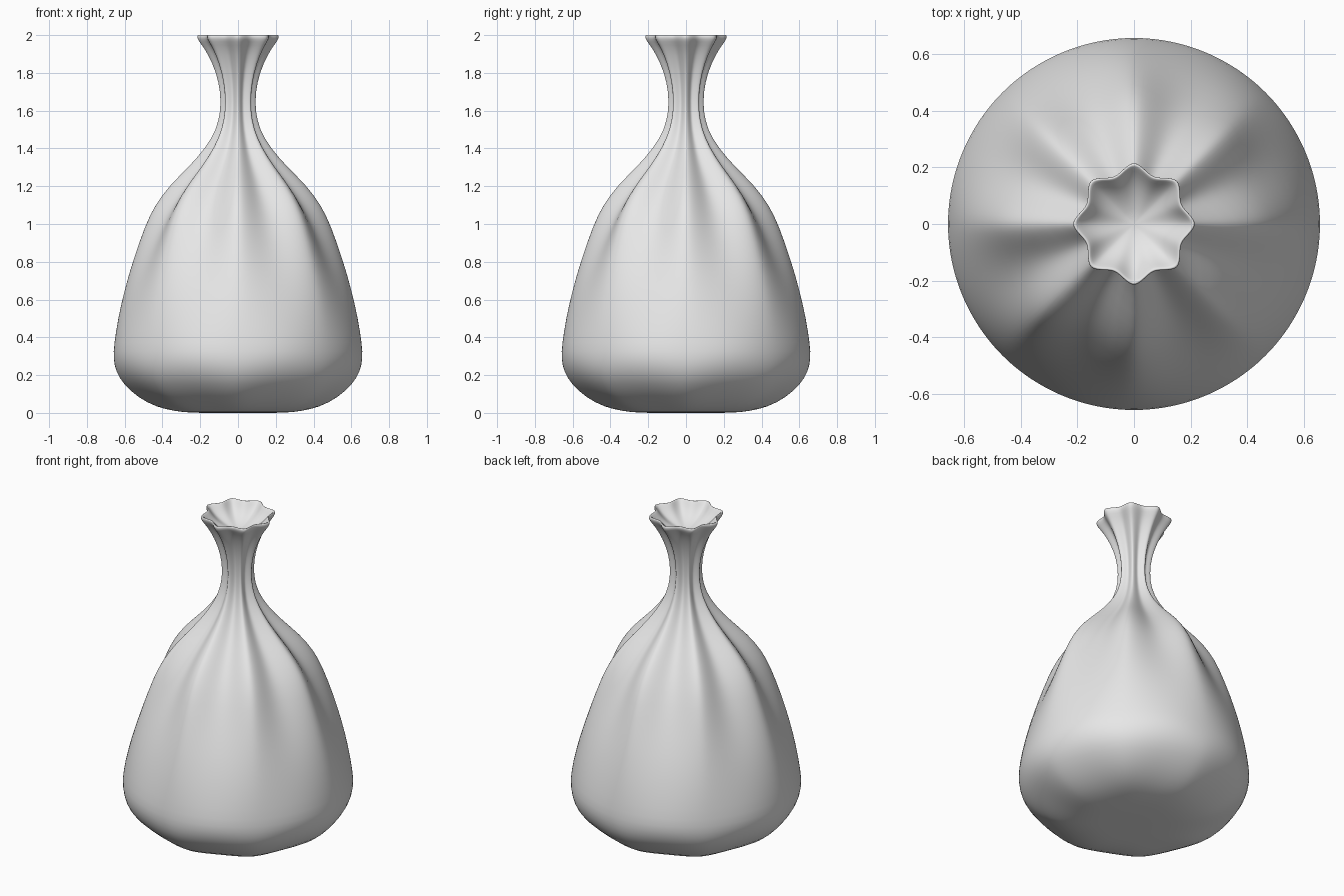
import bpy
import bmesh
from math import sin, cos, pi

cube = bpy.data.objects.get("Cube")
if cube:
    bpy.data.objects.remove(cube, do_unlink=True)

LOBES = 8
SEGMENTS = 96

# Ridge profile: radius, height, relative flute depth
PROFILE = [
    (0.12, 0.0, 0), (0.25, 0.0, 0.02), (0.34, 0.01, 0.04), (0.43, 0.03, 0.05),
    (0.53, 0.08, 0.04), (0.61, 0.155, 0.02), (0.648, 0.22, 0.01),
    (0.661, 0.29, 0), (0.657, 0.36, 0), (0.636, 0.5, 0.015),
    (0.602, 0.65, 0.035), (0.56, 0.8, 0.07), (0.492, 1.0, 0.13),
    (0.442, 1.1, 0.17), (0.37, 1.2, 0.21), (0.265, 1.3, 0.22),
    (0.175, 1.4, 0.22), (0.115, 1.5, 0.23), (0.092, 1.6, 0.24),
    (0.094, 1.7, 0.24), (0.115, 1.8, 0.23), (0.16, 1.9, 0.2),
    (0.195, 1.95, 0.18), (0.217, 1.98, 0.16), (0.217, 1.996, 0.16),
    (0.211, 2.002, 0.16), (0.203, 1.997, 0.16), (0.175, 1.965, 0.15),
    (0.13, 1.93, 0.12), (0.06, 1.9, 0.05),
]


def fluted_ring(bm, radius, height, depth):
    """Ring with narrow ridges and broad, soft valleys."""
    ring = []
    for i in range(SEGMENTS):
        a = 2 * pi * i / SEGMENTS
        r = radius * (1 - depth * abs(sin(a * LOBES / 2)) ** 1.5)
        ring.append(bm.verts.new((r * cos(a), r * sin(a), height)))
    return ring


# Fluted body, neck, lip and bowl-shaped mouth
bm = bmesh.new()
rings = [fluted_ring(bm, *p) for p in PROFILE]
for low, high in zip(rings, rings[1:]):
    for i in range(SEGMENTS):
        j = (i + 1) % SEGMENTS
        bm.faces.new((low[i], low[j], high[j], high[i]))

# Closed base and mouth floor
for ring, height in ((rings[0], 0.0), (rings[-1], 1.89)):
    centre = bm.verts.new((0, 0, height))
    for i in range(SEGMENTS):
        bm.faces.new((ring[i], ring[(i + 1) % SEGMENTS], centre))
bmesh.ops.recalc_face_normals(bm, faces=bm.faces)
for face in bm.faces:
    face.smooth = True

mesh = bpy.data.meshes.new("fluted_vase")
bm.to_mesh(mesh)
bm.free()
vase = bpy.data.objects.new("fluted_vase", mesh)
bpy.context.collection.objects.link(vase)

# Rounded surface
subsurf = vase.modifiers.new("smooth_surface", 'SUBSURF')
subsurf.levels = subsurf.render_levels = 1

# Pale grey ceramic
grey = bpy.data.materials.new("pale_grey")
grey.use_nodes = True
colour = (0.8, 0.8, 0.8, 1)
grey.diffuse_color = colour
grey.node_tree.nodes["Principled BSDF"].inputs["Base Color"].default_value = colour
mesh.materials.append(grey)
